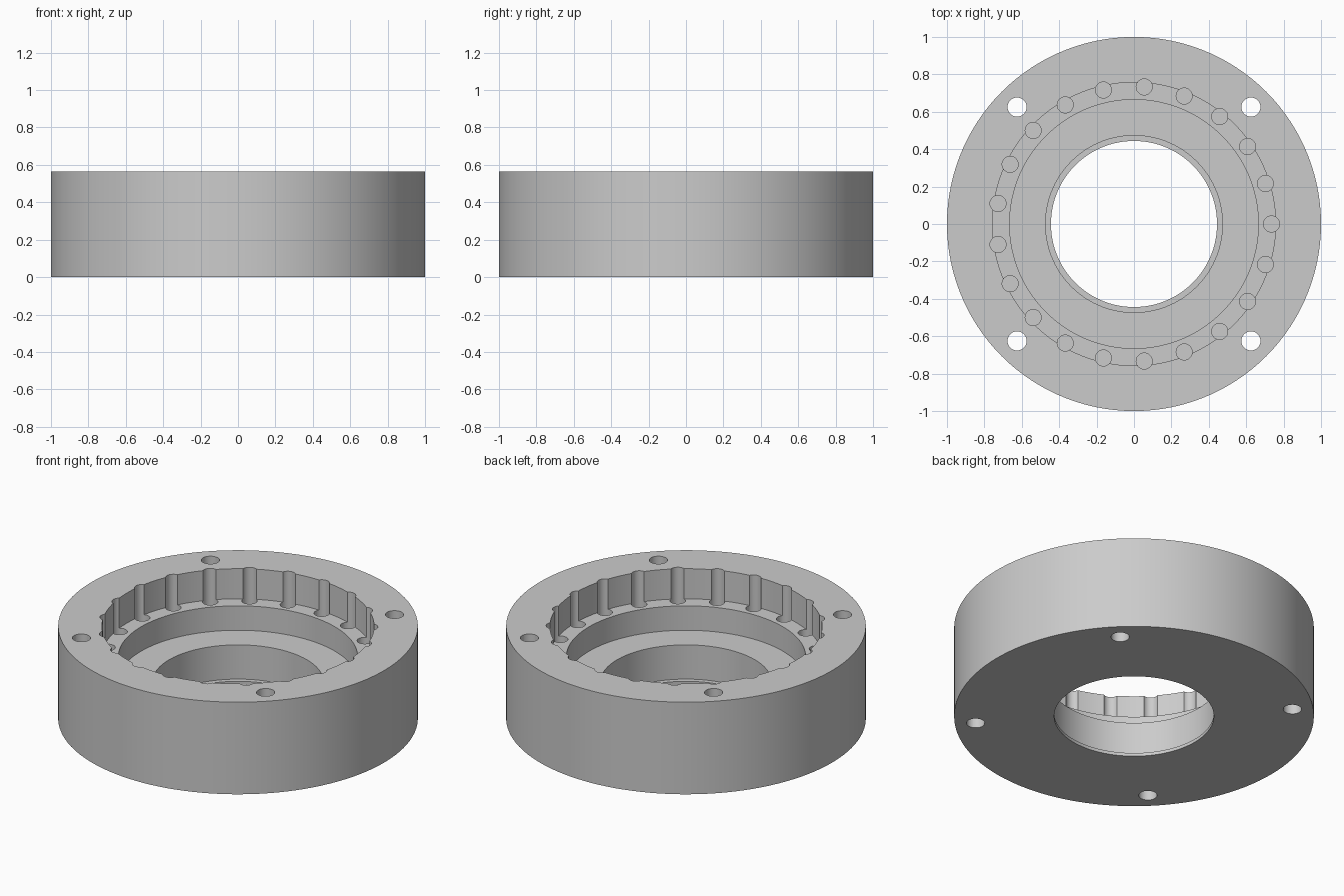
import bpy, bmesh
from math import sin, cos, pi, radians

cube = bpy.data.objects.get("Cube")
if cube:
    bpy.data.objects.remove(cube, do_unlink=True)

HEIGHT, LEDGE, FLOOR, LIP = 0.565, 0.38, 0.23, 0.02
SEGMENTS = 120

grey = bpy.data.materials.new("plain_grey")
grey.use_nodes = True
colour = (0.6, 0.6, 0.6, 1)
grey.diffuse_color = colour
grey.node_tree.nodes["Principled BSDF"].inputs["Base Color"].default_value = colour


def make_object(name, bm):
    bmesh.ops.recalc_face_normals(bm, faces=bm.faces)
    mesh = bpy.data.meshes.new(name)
    bm.to_mesh(mesh)
    bm.free()
    mesh.materials.append(grey)
    obj = bpy.data.objects.new(name, mesh)
    bpy.context.collection.objects.link(obj)
    return obj


def lathe(name, profile):
    """Revolve a closed (radius, z) profile about the z axis."""
    bm = bmesh.new()
    rings = []
    for i in range(SEGMENTS):
        a = 2 * pi * i / SEGMENTS
        rings.append([bm.verts.new((r * cos(a), r * sin(a), z)) for r, z in profile])
    n = len(profile)
    for i in range(SEGMENTS):
        here, there = rings[i], rings[(i + 1) % SEGMENTS]
        for j in range(n):
            k = (j + 1) % n
            bm.faces.new((here[j], there[j], there[k], here[k]))
    return make_object(name, bm)


def drills(name, count, start, distance, radius, bottom, sides):
    """A ring of upright cylinders used as cutters, reaching above the top."""
    bm = bmesh.new()
    top = HEIGHT + 0.1
    for i in range(count):
        a = start + 2 * pi * i / count
        made = bmesh.ops.create_cone(bm, cap_ends=True, segments=sides, radius1=radius,
                                     radius2=radius, depth=top - bottom)
        bmesh.ops.translate(bm, verts=made["verts"],
                            vec=(distance * cos(a), distance * sin(a), (top + bottom) / 2))
    obj = make_object(name, bm)
    obj.hide_render = True
    return obj


# Stepped ring: rim, upper bore, ledge, lower bore, floor, centre bore, lip
housing = lathe("ring_housing", [
    (1.0, 0), (1.0, HEIGHT), (0.757, HEIGHT), (0.757, LEDGE), (0.665, LEDGE),
    (0.665, FLOOR), (0.473, FLOOR), (0.473, LIP), (0.444, LIP), (0.444, 0)])

# Pin grooves around the upper bore, and four through holes for bolts
cutters = [
    drills("pin_groove_cutter", 21, 0, 0.735, 0.043, LEDGE - 0.05, 28),
    drills("bolt_hole_cutter", 4, radians(45), 0.884, 0.051, -0.1, 32),
]
bpy.context.view_layer.objects.active = housing
for cutter in cutters:
    mod = housing.modifiers.new(cutter.name, "BOOLEAN")
    mod.operation = "DIFFERENCE"
    mod.solver = "EXACT"
    mod.object = cutter
    bpy.ops.object.modifier_apply(modifier=mod.name)
    bpy.data.objects.remove(cutter, do_unlink=True)

# Smooth round walls, crisp rims
bpy.ops.object.select_all(action="DESELECT")
housing.select_set(True)
bpy.ops.object.shade_smooth_by_angle(angle=radians(25))
